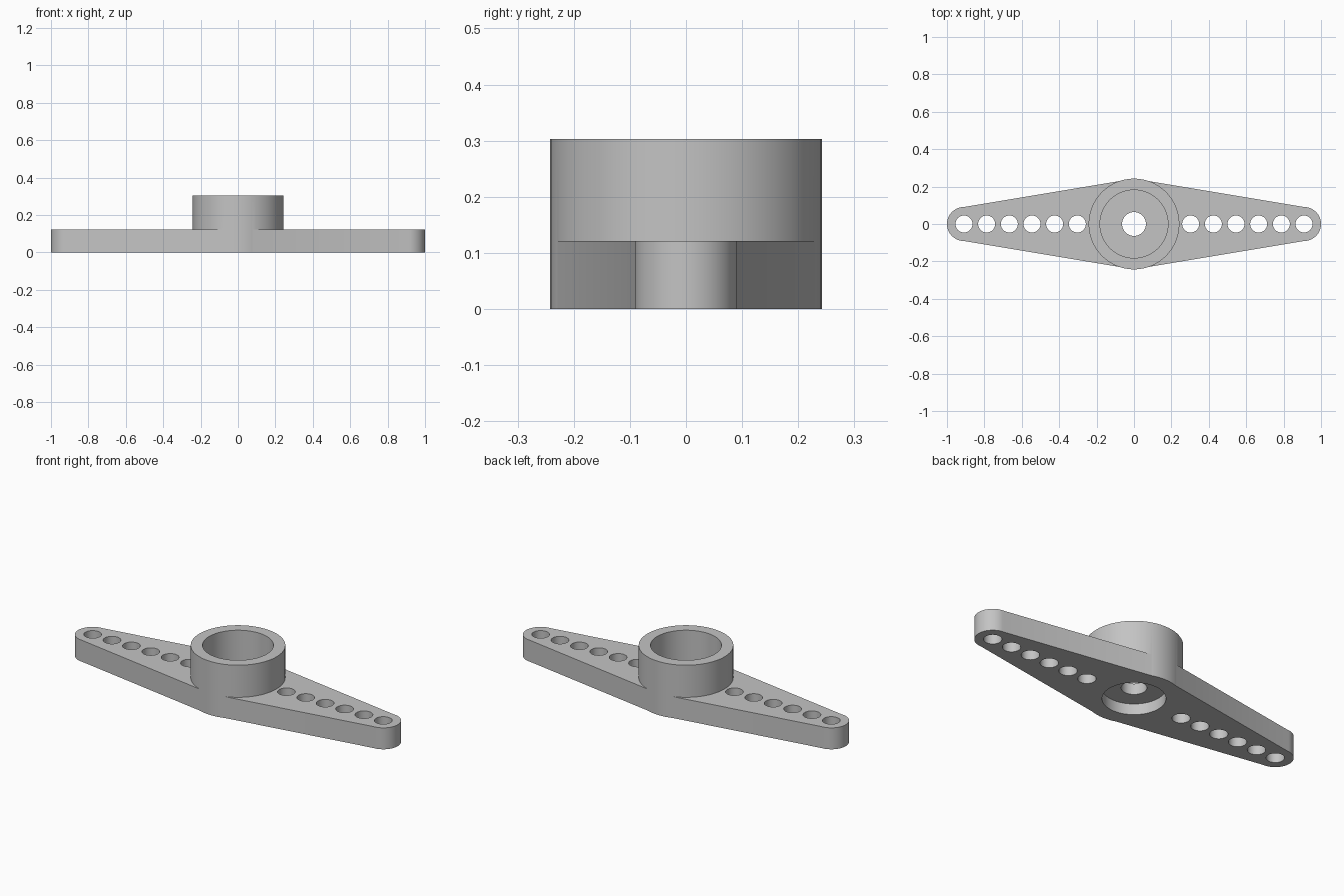
import bpy, bmesh, math

# Remove the default object
if "Cube" in bpy.data.objects:
    bpy.data.objects.remove(bpy.data.objects["Cube"], do_unlink=True)

U = 2 / 33                      # one design unit
PLATE_H, HUB_H = 2 * U, 5 * U
HUB_R, TIP_R, TIP_X = 4 * U, 1.5 * U, 15 * U

grey = bpy.data.materials.new("plain grey")
grey.use_nodes = True
colour = (0.55, 0.55, 0.55, 1)
grey.diffuse_color = colour
grey.node_tree.nodes["Principled BSDF"].inputs["Base Color"].default_value = colour


def prism(name, outline, z0, z1):
    """Extrude a closed outline from z0 to z1."""
    bm = bmesh.new()
    face = bm.faces.new([bm.verts.new((x, y, z0)) for x, y in outline])
    top = bmesh.ops.extrude_face_region(bm, geom=[face])["geom"]
    moved = [v for v in top if isinstance(v, bmesh.types.BMVert)]
    bmesh.ops.translate(bm, verts=moved, vec=(0, 0, z1 - z0))
    bmesh.ops.recalc_face_normals(bm, faces=bm.faces)
    mesh = bpy.data.meshes.new(name)
    bm.to_mesh(mesh)
    bm.free()
    mesh.materials.append(grey)
    obj = bpy.data.objects.new(name, mesh)
    bpy.context.collection.objects.link(obj)
    return obj


def arc(cx, radius, start, end, steps):
    angles = [math.radians(start + (end - start) * i / steps) for i in range(steps + 1)]
    return [(cx + radius * math.cos(a), radius * math.sin(a)) for a in angles]


def cylinder(name, x, radius, z0, z1, sides=48):
    return prism(name, arc(x, radius, 0, 360, sides)[:-1], z0, z1)


def combine(target, tool, operation):
    """Apply a boolean and remove the tool."""
    tool.hide_render = True
    mod = target.modifiers.new(operation.title(), 'BOOLEAN')
    mod.operation, mod.solver, mod.object = operation, 'EXACT', tool
    bpy.context.view_layer.objects.active = target
    bpy.ops.object.modifier_apply(modifier=mod.name)
    bpy.data.objects.remove(tool, do_unlink=True)


# Tapered double arm with rounded tips, widest at the middle
outline = arc(TIP_X, TIP_R, -90, 90, 24) + [(0, HUB_R)]
outline += arc(-TIP_X, TIP_R, 90, 270, 24) + [(0, -HUB_R)]
horn = prism("double_arm_with_hub", outline, 0, PLATE_H)

# Round hub
combine(horn, cylinder("hub", 0, HUB_R, 0, HUB_H, 96), 'UNION')

# Upper bore, lower recess and the screw hole joining them
combine(horn, cylinder("bore", 0, 3 * U, PLATE_H, HUB_H + U, 96), 'DIFFERENCE')
combine(horn, cylinder("recess", 0, 2.6 * U, -U, U, 96), 'DIFFERENCE')
combine(horn, cylinder("screw_hole", 0, 1.05 * U, -U, HUB_H), 'DIFFERENCE')

# Row of six holes in each arm
for side in (-1, 1):
    for i in range(6):
        x = side * (5 + 2 * i) * U
        combine(horn, cylinder("arm_hole", x, 0.75 * U, -U, PLATE_H + U / 2), 'DIFFERENCE')

# Smooth the round walls, keep the rims sharp
bpy.ops.object.select_all(action='DESELECT')
horn.select_set(True)
bpy.context.view_layer.objects.active = horn
bpy.ops.object.shade_smooth_by_angle(angle=math.radians(15))
